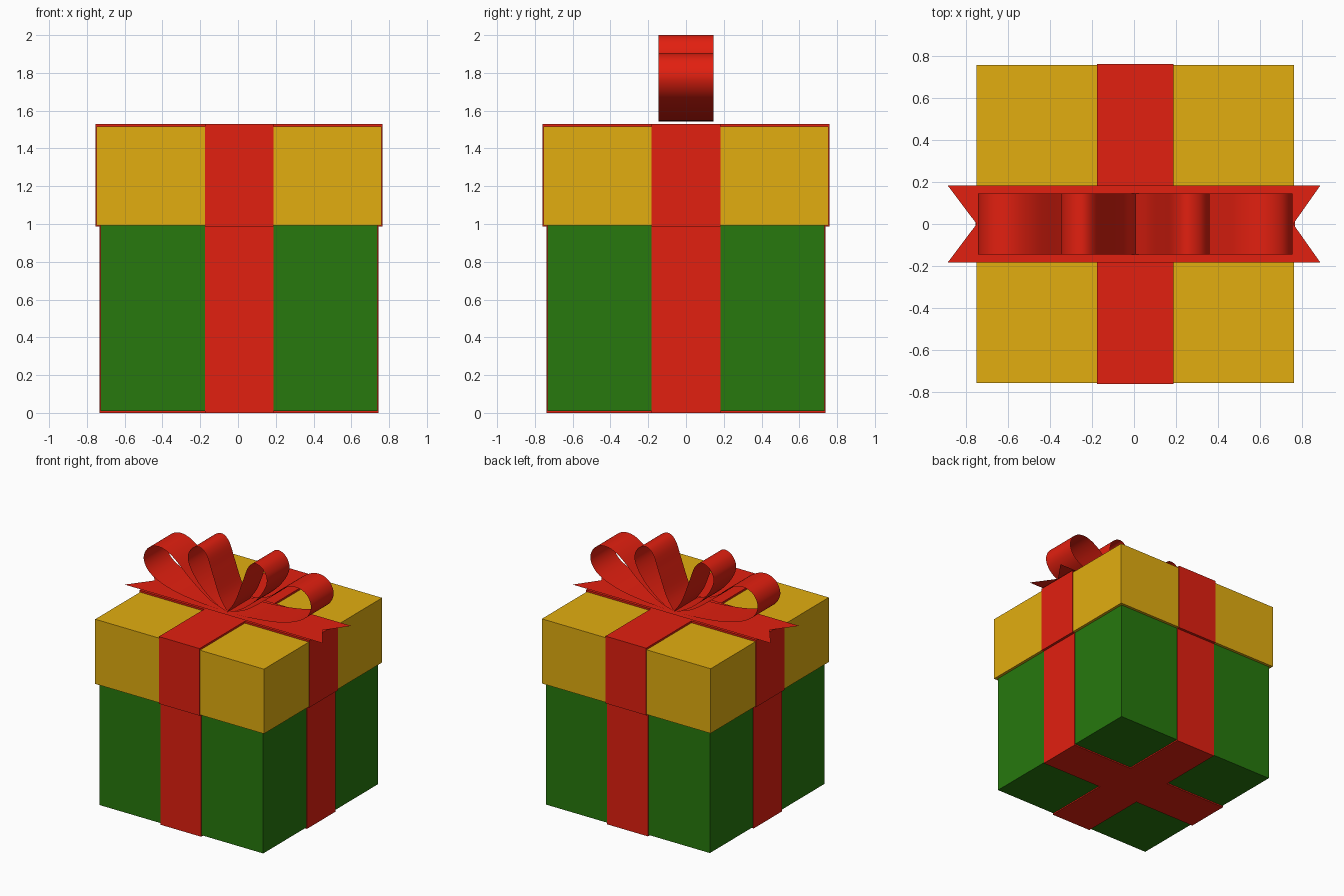
import bpy, bmesh
from mathutils import Vector

if "Cube" in bpy.data.objects:
    bpy.data.objects.remove(bpy.data.objects["Cube"])

CX = 0.006  # slight sideways offset of the box under the tails


def material(name, rgb):
    m = bpy.data.materials.new(name)
    m.diffuse_color = (*rgb, 1)
    m.use_nodes = True
    m.node_tree.nodes["Principled BSDF"].inputs["Base Color"].default_value = m.diffuse_color
    return m


GREEN = material("green", (0.02, 0.19, 0.004))
GOLD = material("gold", (0.76, 0.42, 0.005))
RED = material("red", (0.76, 0.014, 0.005))


def finish(name, bm, mat, smooth=False):
    me = bpy.data.meshes.new(name)
    bm.to_mesh(me)
    bm.free()
    for p in me.polygons:
        p.use_smooth = smooth
    me.materials.append(mat)
    ob = bpy.data.objects.new(name, me)
    bpy.context.collection.objects.link(ob)
    return ob


def prism(name, outline, z0, z1, mat):
    """Extrude an XY outline from z0 to z1."""
    bm = bmesh.new()
    f = bm.faces.new([bm.verts.new((x, y, z0)) for x, y in outline])
    if z1 > z0:
        top = bmesh.ops.extrude_face_region(bm, geom=[f])["geom"]
        verts = [v for v in top if isinstance(v, bmesh.types.BMVert)]
        bmesh.ops.translate(bm, verts=verts, vec=(0, 0, z1 - z0))
        bmesh.ops.recalc_face_normals(bm, faces=bm.faces)
    return finish(name, bm, mat)


def square(r):
    return [(CX - r, -r), (CX + r, -r), (CX + r, r), (CX - r, r)]


def cross(r, w):
    """Plus-shaped outline: two crossing ribbons seen from above."""
    arm = [(w, -r), (w, -w), (r, -w)]
    pts = []
    for _ in range(4):
        pts += arm
        arm = [(-y, x) for x, y in arm]
    return [(x + CX, y) for x, y in pts]


def spline(pts, steps=8):
    """Catmull-Rom curve through the points."""
    p = [Vector(q) for q in pts]
    p = [2 * p[0] - p[1]] + p + [2 * p[-1] - p[-2]]
    out = []
    for i in range(1, len(p) - 2):
        a, b, c, d = p[i - 1:i + 3]
        for s in range(steps):
            t = s / steps
            out.append(0.5 * (2 * b + (c - a) * t + (2 * a - 5 * b + 4 * c - d) * t * t
                              + (3 * b - a - 3 * c + d) * t ** 3))
    return out + [p[-2]]


def loop(name, pts, side, half=0.145):
    """Sweep an XZ loop profile into a thin ribbon along y."""
    bm = bmesh.new()
    rows = [[bm.verts.new((CX + side * q.x, y, q.y)) for y in (-half, half)]
            for q in spline(pts)]
    for a, b in zip(rows, rows[1:]):
        quad = [a[0], a[1], b[1], b[0]]
        bm.faces.new(quad if side < 0 else quad[::-1])
    return finish(name, bm, RED, smooth=True)


# Box and lid
prism("box_body", square(0.733), 0.01, 1.0, GREEN)
prism("lid", square(0.755), 0.992, 1.515, GOLD)

# Crossing ribbon around the body and the lid
prism("body_ribbon", cross(0.739, 0.182), 0.0, 0.99, RED)
prism("lid_ribbon", cross(0.76, 0.182), 0.987, 1.53, RED)

# Flat ribbon tails with swallow-tail ends
prism("bow_tails", [(-0.886, -0.183), (0.886, -0.183), (0.757, 0),
                    (0.886, 0.183), (-0.886, 0.183), (-0.748, 0)], 1.54, 1.54, RED)

# Bow loops, mirrored left and right
outer = [(0, 1.542), (0.25, 1.553), (0.5, 1.59), (0.68, 1.665), (0.748, 1.77),
         (0.71, 1.87), (0.61, 1.906), (0.49, 1.86), (0.33, 1.72), (0.16, 1.6), (0, 1.542)]
inner = [(0, 1.542), (0.13, 1.6), (0.25, 1.7), (0.33, 1.81), (0.353, 1.9),
         (0.315, 1.975), (0.245, 2.0), (0.185, 1.95), (0.135, 1.82), (0.07, 1.65), (0, 1.542)]
for label, side in (("left", -1), ("right", 1)):
    loop(f"{label}_outer_bow_loop", outer, side)
    loop(f"{label}_inner_bow_loop", inner, side)
